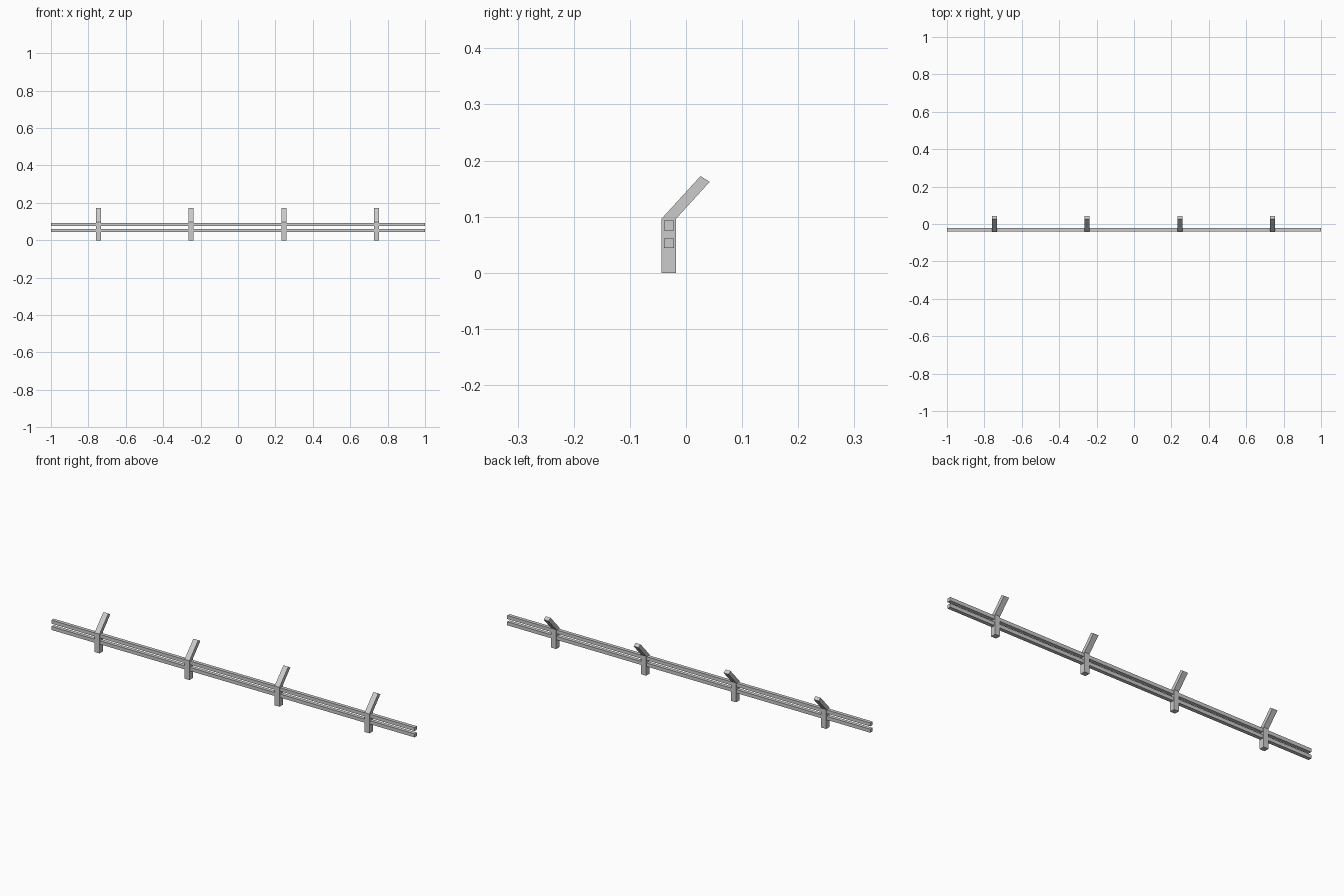
import bpy

if "Cube" in bpy.data.objects:
    bpy.data.objects.remove(bpy.data.objects["Cube"])

W = 0.027           # post width along x
FIRST, STEP = -0.746, 0.4957


def prism(name, profile, x0, x1):
    """Extrude a closed (y, z) profile from x0 to x1."""
    n = len(profile)
    verts = [(x, y, z) for x in (x0, x1) for y, z in profile]
    faces = [(i, i + n, (i + 1) % n + n, (i + 1) % n) for i in range(n)]
    faces += [tuple(range(n)), tuple(reversed(range(n, 2 * n)))]
    mesh = bpy.data.meshes.new(name)
    mesh.from_pydata(verts, [], faces)
    mesh.update()
    obj = bpy.data.objects.new(name, mesh)
    bpy.context.collection.objects.link(obj)
    return obj


# Bent posts: upright foot and backward-leaning arm
foot = [(-0.0435, 0), (-0.0175, 0), (-0.0175, 0.0965), (-0.0435, 0.0965)]
arm = [(-0.0435, 0.0965), (-0.0175, 0.0965), (0.042, 0.162), (0.026, 0.1725)]
profile = foot[:3] + arm[2:] + foot[3:]
for i in range(4):
    x = FIRST + i * STEP
    prism(f"post_{i + 1}", profile, x - W / 2, x + W / 2)

# Two long rails running through the posts
for name, z0, z1 in (("lower_rail", 0.0440, 0.0615), ("upper_rail", 0.0755, 0.0930)):
    prism(name, [(-0.0393, z0), (-0.0215, z0), (-0.0215, z1), (-0.0393, z1)], -1, 1)
